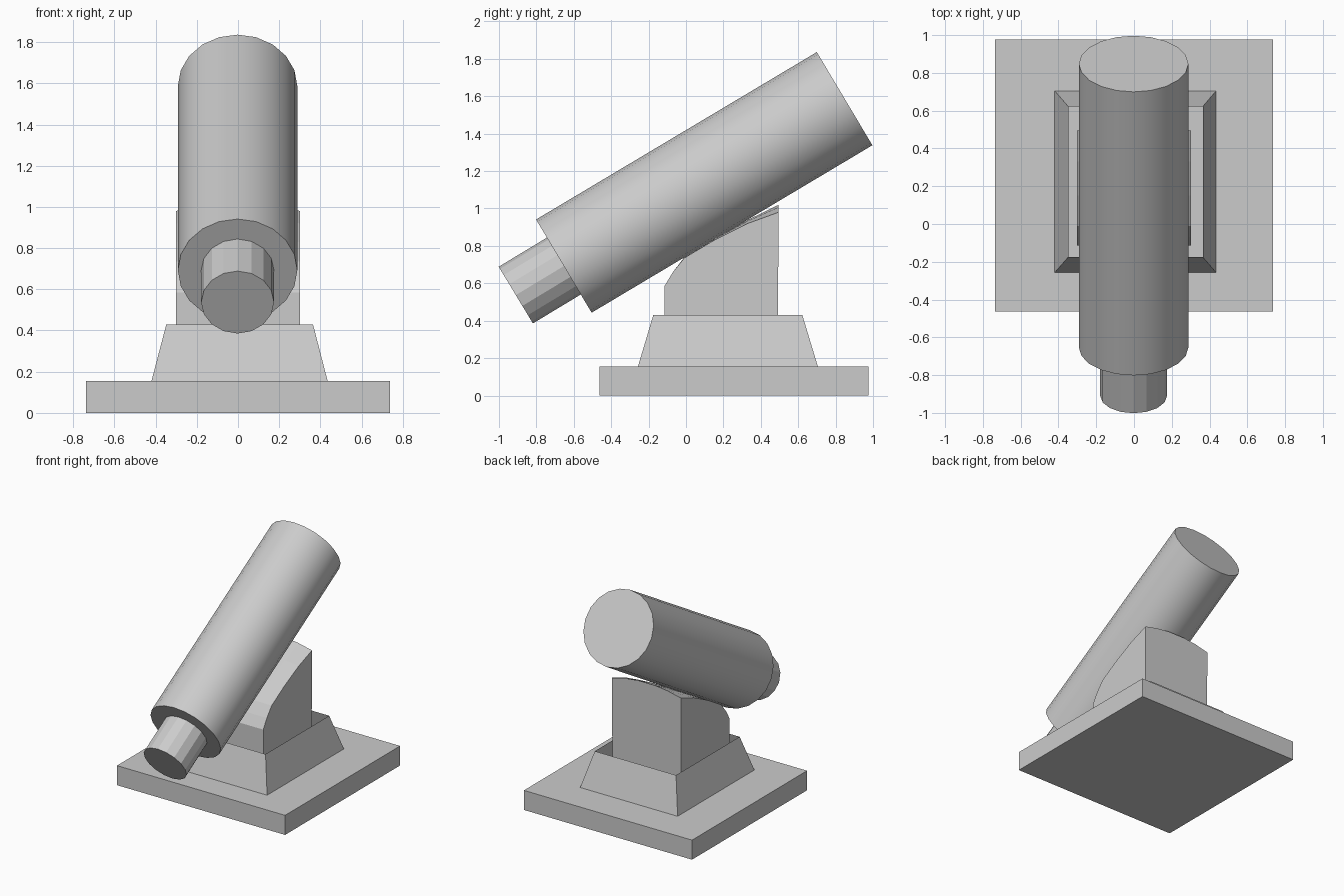
import bpy, bmesh, math
from mathutils import Vector, Matrix

if "Cube" in bpy.data.objects:
    bpy.data.objects.remove(bpy.data.objects["Cube"])


def make(name, bm, smooth=False):
    bmesh.ops.recalc_face_normals(bm, faces=bm.faces)
    me = bpy.data.meshes.new(name)
    bm.to_mesh(me)
    bm.free()
    ob = bpy.data.objects.new(name, me)
    bpy.context.collection.objects.link(ob)
    if smooth:
        bpy.ops.object.select_all(action='DESELECT')
        ob.select_set(True)
        bpy.context.view_layer.objects.active = ob
        bpy.ops.object.shade_smooth_by_angle(angle=math.radians(30))
    return ob


def loft(bm, loops, cap_start=True, cap_end=True):
    rings = [[bm.verts.new(p) for p in loop] for loop in loops]
    for a, b in zip(rings, rings[1:]):
        n = len(a)
        for i in range(n):
            bm.faces.new((a[i], a[(i + 1) % n], b[(i + 1) % n], b[i]))
    if cap_start:
        bm.faces.new(rings[0])
    if cap_end:
        bm.faces.new(rings[-1])


def rect(x0, x1, y0, y1, z):
    return [(x0, y0, z), (x1, y0, z), (x1, y1, z), (x0, y1, z)]


def cylinder(name, start, end, radius, sides, smooth):
    start, end = Vector(start), Vector(end)
    axis = end - start
    tilt = Matrix.Rotation(math.atan2(axis.y, axis.z), 3, 'X').inverted()
    ring = [tilt @ Vector((radius * math.sin(math.tau * i / sides),
                           radius * math.cos(math.tau * i / sides), 0))
            for i in range(sides)]
    bm = bmesh.new()
    loft(bm, [[start + p for p in ring], [end + p for p in ring]])
    return make(name, bm, smooth)


# Flat base plate
bm = bmesh.new()
loft(bm, [rect(-0.737, 0.737, -0.463, 0.977, 0), rect(-0.737, 0.737, -0.463, 0.977, 0.155)])
make("base_plate", bm)

# Tapered collar, open at the top
bm = bmesh.new()
loft(bm, [rect(-0.42, 0.435, -0.257, 0.705, 0.155), rect(-0.348, 0.364, -0.175, 0.622, 0.43)],
     cap_end=False)
make("tapered_collar", bm)

# Support block: side profile swept across x, top slightly crowned
profile = [(-0.115, 0.155), (-0.115, 0.585), (-0.07, 0.66), (-0.01, 0.735),
           (0.15, 0.83), (0.33, 0.92), (0.495, 0.98), (0.49, 0.155)]
crown = [0, 0, 0, 0.003, 0.008, 0.02, 0.042, 0]
bm = bmesh.new()
loft(bm, [[(0.302 * t, y, z + c * (1 - t * t)) for (y, z), c in zip(profile, crown)]
          for t in (-1, -0.6, -0.25, 0.25, 0.6, 1)])
make("support_block", bm)

# Tilted main tube and narrow rear tube
cylinder("main_tube", (-0.002, -0.653, 0.692), (-0.002, 0.848, 1.587), 0.29, 20, True)
cylinder("eyepiece_tube", (-0.002, -0.91, 0.537), (-0.002, -0.64, 0.70), 0.177, 16, False)
